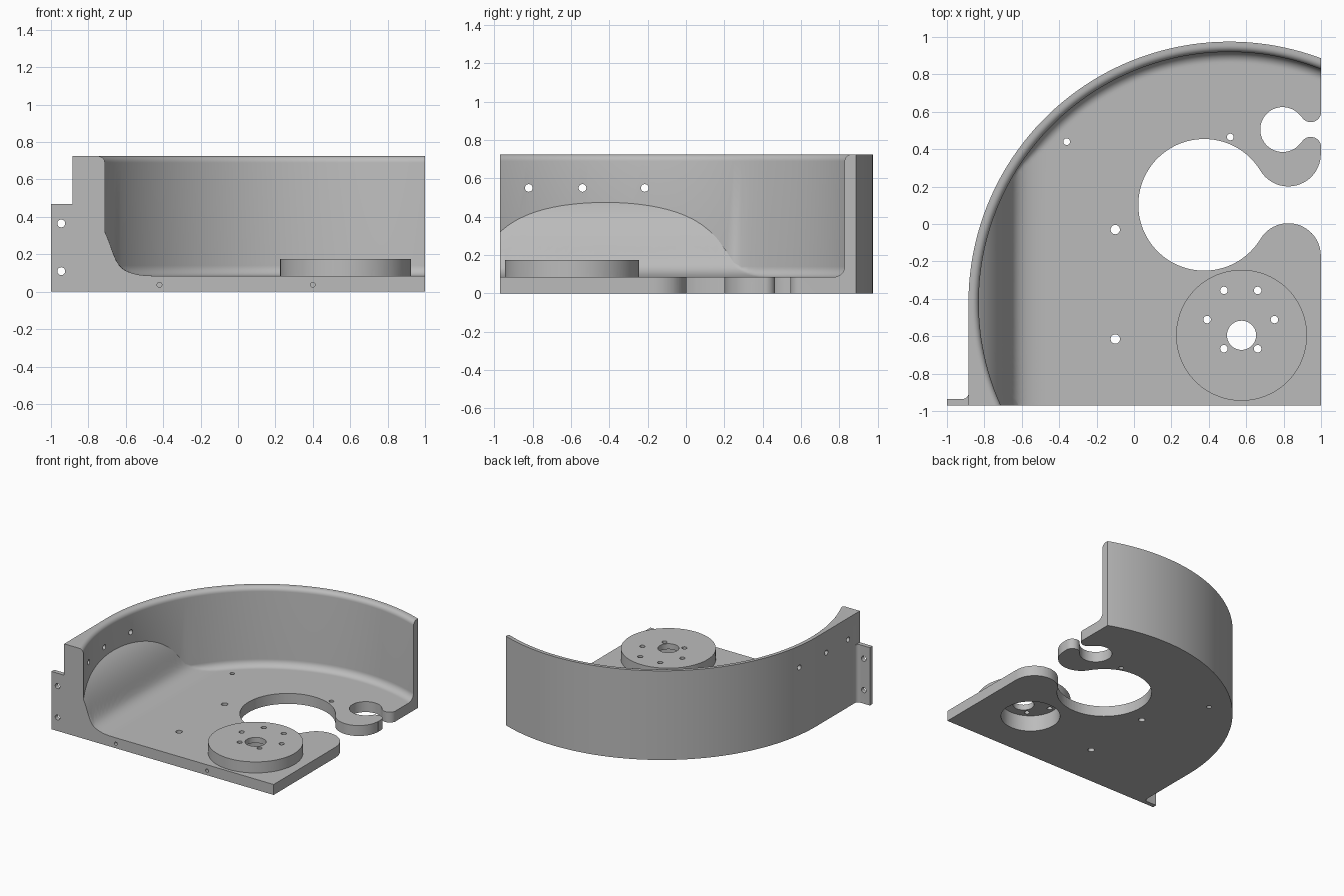
import bpy, bmesh, math
from mathutils import Vector, Matrix
from mathutils.geometry import interpolate_bezier

if "Cube" in bpy.data.objects:
    bpy.data.objects.remove(bpy.data.objects["Cube"], do_unlink=True)

CX, CY = 0.51, -0.42            # axis of the curved wall
R_OUT, R_IN = 1.395, 1.34
FLOOR, TOP, FRONT = 0.085, 0.725, -0.97
FILLET, ROUND = 0.055, 0.035

grey = bpy.data.materials.new("plain_grey")
grey.use_nodes = True
grey.diffuse_color = (0.5, 0.5, 0.5, 1)
grey.node_tree.nodes["Principled BSDF"].inputs["Base Color"].default_value = (0.5, 0.5, 0.5, 1)


def to_object(bm, name):
    bmesh.ops.recalc_face_normals(bm, faces=bm.faces)
    mesh = bpy.data.meshes.new(name)
    bm.to_mesh(mesh)
    bm.free()
    ob = bpy.data.objects.new(name, mesh)
    bpy.context.collection.objects.link(ob)
    return ob


def prism(name, outline, z0, z1):
    bm = bmesh.new()
    face = bm.faces.new([bm.verts.new((x, y, z0)) for x, y in outline])
    out = bmesh.ops.extrude_face_region(bm, geom=[face])
    verts = [v for v in out["geom"] if isinstance(v, bmesh.types.BMVert)]
    bmesh.ops.translate(bm, verts=verts, vec=(0, 0, z1 - z0))
    return to_object(bm, name)


def cylinder(name, centre, radius, length, axis="Z", sides=32):
    turn = {"X": Matrix.Rotation(math.pi / 2, 4, "Y"),
            "Y": Matrix.Rotation(math.pi / 2, 4, "X"), "Z": Matrix()}[axis]
    bm = bmesh.new()
    bmesh.ops.create_cone(bm, cap_ends=True, segments=sides, radius1=radius, radius2=radius,
                          depth=length, matrix=Matrix.Translation(centre) @ turn)
    return to_object(bm, name)


def arc(cx, cy, r, a0, a1, n):
    angles = [math.radians(a0 + (a1 - a0) * i / n) for i in range(n + 1)]
    return [(cx + r * math.cos(a), cy + r * math.sin(a)) for a in angles]


def combine(body, tool, operation):
    mod = body.modifiers.new("combine", "BOOLEAN")
    mod.operation, mod.object, mod.solver = operation, tool, "EXACT"
    bpy.context.view_layer.objects.active = body
    bpy.ops.object.modifier_apply(modifier=mod.name)
    bpy.data.objects.remove(tool, do_unlink=True)


# Scoop profile across x, blending the left wall into the floor
lower = interpolate_bezier(Vector((-0.45, FLOOR)), Vector((-0.56, FLOOR)),
                           Vector((-0.63, 0.11)), Vector((-0.655, 0.17)), 30)
upper = interpolate_bezier(Vector((-0.655, 0.17)), Vector((-0.68, 0.23)),
                           Vector((-0.71, 0.39)), Vector((-0.85, 0.49)), 30)
scoop = lower + upper[1:]


def scoop_height(x):
    if x >= scoop[0].x:
        return FLOOR
    for a, b in zip(scoop, scoop[1:]):
        if x >= b.x:
            return a.y + (b.y - a.y) * (x - a.x) / (b.x - a.x)
    return scoop[-1].y


def fillet_height(t):
    if t >= FILLET:
        return FLOOR
    return FLOOR + FILLET - math.sqrt(FILLET ** 2 - (FILLET - t) ** 2)


def section(angle):
    c, s = math.cos(angle), math.sin(angle)
    outer = R_OUT
    if c < 0 and s < 0:          # straight tangent run on the left
        outer = min(R_OUT / max(-c, 0.01), 1.7)
    pts = [(0, 0), (outer, 0), (outer, TOP)]
    pts += arc(R_IN + ROUND, TOP - ROUND, ROUND, 90, 180, 6)
    steps = [FILLET * (1 - math.cos(math.pi / 2 * i / 8)) for i in range(9)]
    steps += [FILLET + 0.4 * i / 26 for i in range(1, 27)]
    for t in steps:
        r = R_IN - t
        pts.append((r, max(fillet_height(t), scoop_height(CX + r * c))))
    pts.append((0, FLOOR))
    return [(CX + r * c, CY + r * s, z) for r, z in pts]


# Curved wall, scoop and floor as one swept shell around the axis
bm = bmesh.new()
SEG = 180
rings = [[bm.verts.new(p) for p in section(2 * math.pi * i / SEG)] for i in range(SEG)]
for i in range(SEG):
    a, b = rings[i], rings[(i + 1) % SEG]
    for j in range(len(a) - 1):
        bm.faces.new((a[j], b[j], b[j + 1], a[j + 1]))
bmesh.ops.remove_doubles(bm, verts=bm.verts, dist=1e-5)
bmesh.ops.dissolve_degenerate(bm, edges=bm.edges, dist=1e-6)
housing = to_object(bm, "curved_housing")
housing.data.materials.append(grey)

# Trim to the straight front and right sides
combine(housing, prism("trim", [(-2, FRONT), (1, FRONT), (1, 2), (-2, 2)], -1, 2), "INTERSECT")

# Mounting tab with a small fillet into the wall
tab = [(-1, FRONT), (-0.86, FRONT), (-0.86, -0.905)]
tab += arc(-0.915, -0.905, 0.03, 0, -90, 6) + [(-1, -0.935)]
combine(housing, prism("mounting_tab", tab, 0, 0.47), "UNION")

# Raised round hub with a recess below
combine(housing, cylinder("hub", (0.575, -0.595, 0.1125), 0.35, 0.125, sides=96), "UNION")
combine(housing, cylinder("recess", (0.57, -0.52, 0.03), 0.22, 0.2, sides=64), "DIFFERENCE")


def keyhole(name, cx, cy, r, dx, dy, lobe):
    # round opening whose mouth flares out over two tangent lobes to the right
    a = math.degrees(math.atan2(dy, dx))
    pts = [(1.2, cy - dy)] + arc(cx + dx, cy - dy, lobe, 0, 180 - a, 24)
    pts += arc(cx, cy, r, 360 - a, a, 64)[1:-1]
    pts += arc(cx + dx, cy + dy, lobe, 180 + a, 360, 24) + [(1.2, cy + dy)]
    return prism(name, pts, -0.1, 0.3)


cutters = [keyhole("large_keyhole", 0.375, 0.1025, 0.352, 0.45, 0.2725, 0.174),
           keyhole("small_keyhole", 0.795, 0.505, 0.12, 0.15, 0.095, 0.0555),
           cylinder("bore", (0.575, -0.595, 0.1), 0.078, 0.6, sides=48)]

# Bolt circle in the hub
for x, y in arc(0.571, -0.511, 0.18, 0, 300, 5):
    cutters.append(cylinder("bolt_hole", (x, y, 0.1), 0.02, 0.6))
# Floor holes
for x, y, r in ((-0.36, 0.44, 0.018), (0.515, 0.465, 0.018), (-0.1, -0.03, 0.025), (-0.1, -0.615, 0.025)):
    cutters.append(cylinder("floor_hole", (x, y, 0), r, 0.6))
# Holes through the left wall
for y in (-0.82, -0.54, -0.215):
    cutters.append(cylinder("wall_hole", (-0.75, y, 0.55), 0.02, 0.6, "X"))
# Tab holes and blind holes in the front edge
for z in (0.11, 0.365):
    cutters.append(cylinder("tab_hole", (-0.945, FRONT, z), 0.021, 0.3, "Y"))
for x in (-0.42, 0.4):
    cutters.append(cylinder("edge_hole", (x, FRONT, 0.037), 0.013, 0.2, "Y"))
for cutter in cutters:
    combine(housing, cutter, "DIFFERENCE")

bpy.ops.object.select_all(action="DESELECT")
housing.select_set(True)
bpy.context.view_layer.objects.active = housing
bpy.ops.object.shade_smooth_by_angle(angle=math.radians(30))
